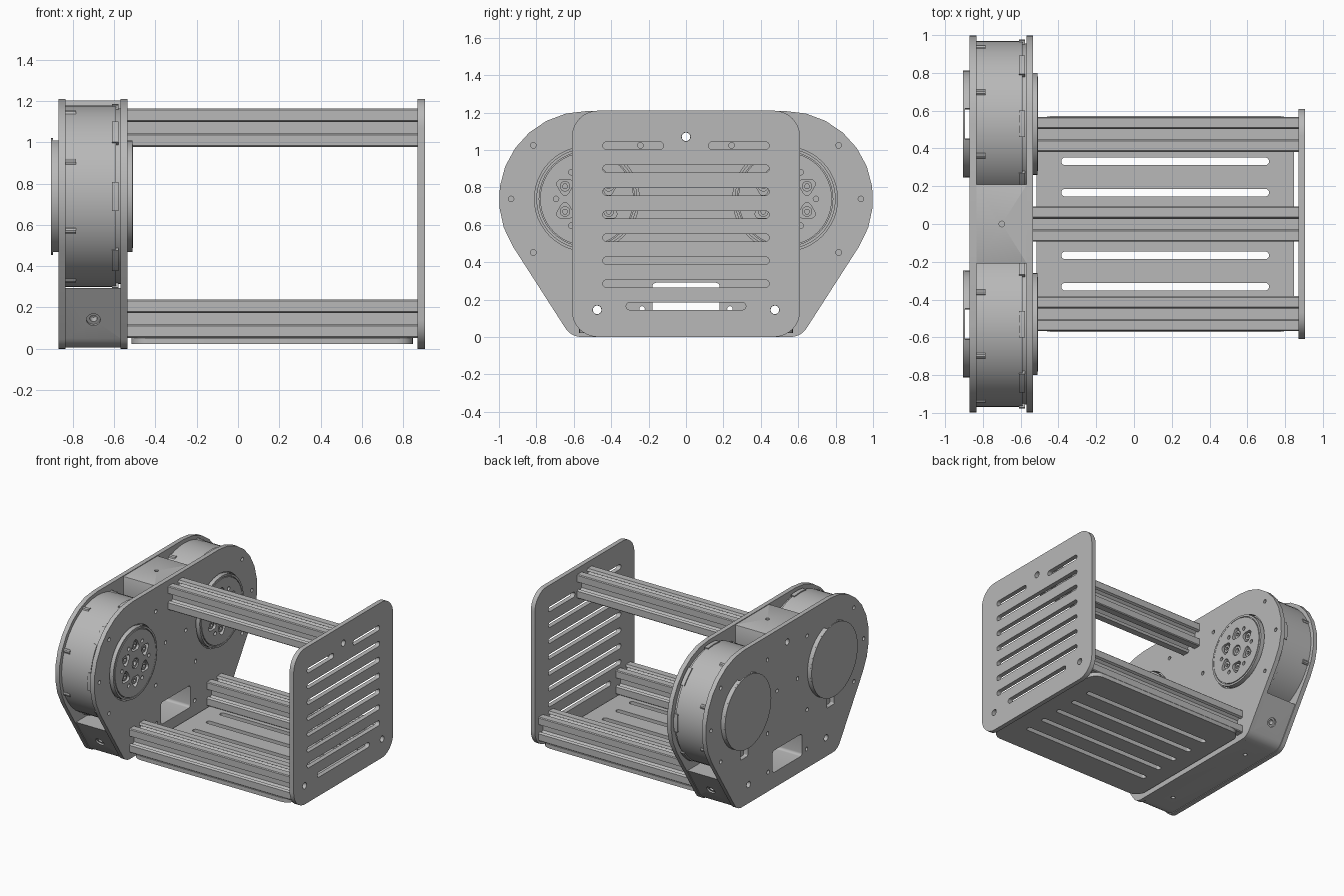
import bpy, bmesh
from math import radians, cos, sin, pi
from mathutils import Matrix, Vector

cube = bpy.data.objects.get("Cube")
if cube:
    bpy.data.objects.remove(cube, do_unlink=True)

grey = bpy.data.materials.new("brushed_grey")
grey.use_nodes = True
GREY = (0.48, 0.48, 0.48, 1)
grey.diffuse_color = GREY
grey.node_tree.nodes["Principled BSDF"].inputs["Base Color"].default_value = GREY

# Profile axes (u, v, depth) mapped to (y, z, x)
SIDEWAYS = Matrix(((0, 0, 1, 0), (1, 0, 0, 0), (0, 1, 0, 0), (0, 0, 0, 1)))


def arc(u, v, r, a0, a1, n):
    steps = [radians(a0 + (a1 - a0) * i / n) for i in range(n + 1)]
    return [(u + r * cos(a), v + r * sin(a)) for a in steps]


def circle(u, v, r, n=24):
    return arc(u, v, r, 0, 360, n)[:-1]


def rounded(u0, u1, v0, v1, r, n=5):
    r = min(r, (u1 - u0) / 2 - 0.0005, (v1 - v0) / 2 - 0.0005)
    return (arc(u1 - r, v1 - r, r, 0, 90, n) + arc(u0 + r, v1 - r, r, 90, 180, n)
            + arc(u0 + r, v0 + r, r, 180, 270, n) + arc(u1 - r, v0 + r, r, 270, 360, n))


def mirrored(points):
    return points + [(-u, v) for u, v in reversed(points)]


def finish(ob):
    ob.data.materials.clear()
    ob.data.materials.append(grey)
    bpy.ops.object.select_all(action='DESELECT')
    ob.select_set(True)
    bpy.context.view_layer.objects.active = ob
    bpy.ops.object.shade_smooth_by_angle(angle=radians(25))


def solid(name, loops, d0, d1, matrix=SIDEWAYS):
    """Extrude an outline with holes from depth d0 to d1."""
    cu = bpy.data.curves.new(name, 'CURVE')
    cu.dimensions, cu.fill_mode = '2D', 'BOTH'
    cu.extrude = (d1 - d0) / 2
    for loop in loops:
        sp = cu.splines.new('POLY')
        sp.points.add(len(loop) - 1)
        for p, (u, v) in zip(sp.points, loop):
            p.co = (u, v, 0, 1)
        sp.use_cyclic_u = True
    tmp = bpy.data.objects.new(name + "_curve", cu)
    bpy.context.collection.objects.link(tmp)
    bpy.context.view_layer.update()
    dg = bpy.context.evaluated_depsgraph_get()
    me = bpy.data.meshes.new_from_object(tmp.evaluated_get(dg))
    bpy.data.objects.remove(tmp, do_unlink=True)
    me.name = name
    bm = bmesh.new()
    bm.from_mesh(me)
    bmesh.ops.remove_doubles(bm, verts=bm.verts, dist=0.0001)
    bmesh.ops.transform(bm, verts=bm.verts, matrix=matrix @ Matrix.Translation((0, 0, (d0 + d1) / 2)))
    bmesh.ops.recalc_face_normals(bm, faces=bm.faces)
    bm.to_mesh(me)
    bm.free()
    ob = bpy.data.objects.new(name, me)
    bpy.context.collection.objects.link(ob)
    finish(ob)
    return ob


def drill(ob, centre, axis, r, depth):
    """Sink a round blind hole."""
    bm = bmesh.new()
    rot = Vector(axis).to_track_quat('Z', 'Y').to_matrix().to_4x4()
    bmesh.ops.create_cone(bm, cap_ends=True, segments=20, radius1=r, radius2=r,
                          depth=depth * 2, matrix=Matrix.Translation(centre) @ rot)
    me = bpy.data.meshes.new("drill_cutter")
    bm.to_mesh(me)
    bm.free()
    cutter = bpy.data.objects.new("drill_cutter", me)
    bpy.context.collection.objects.link(cutter)
    cutter.hide_render = True
    mod = ob.modifiers.new("drill", 'BOOLEAN')
    mod.operation, mod.solver, mod.object = 'DIFFERENCE', 'EXACT', cutter
    bpy.context.view_layer.objects.active = ob
    bpy.ops.object.modifier_apply(modifier=mod.name)
    bpy.data.objects.remove(cutter, do_unlink=True)


MY, MZ = 0.53, 0.738            # motor axis
SLOPE = -33                     # direction the slanted lower edge faces
RAIL_SPOTS = [(0, 1.07), (-0.475, 0.145), (0.475, 0.145)]
window = rounded(-0.18, 0.18, 0.12, 0.29, 0.02)
bolt_holes = [circle(u, v, 0.024, 16) for u, v in RAIL_SPOTS]
small_holes = [circle(s * 0.235, 0.15, 0.015, 12) for s in (-1, 1)]

# Motor side plates
outline = mirrored(arc(0.56, 0.1, 0.1, -90, SLOPE, 5) + arc(MY, MZ, 0.47, SLOPE, 90, 9))
rim_holes = [circle(s * MY + 0.405 * cos(radians(a)), MZ + 0.405 * sin(radians(a)), 0.015, 12)
             for s in (-1, 1) for a in (0, 45, 135, 180, 225, 315)]
rotor_holes = [circle(s * MY, MZ, 0.28, 48) for s in (-1, 1)]
cable_holes = [rounded(s * MY - 0.045, s * MY + 0.045, 0.37, 0.5, 0.01) for s in (-1, 1)]
common = [outline, window] + bolt_holes + small_holes + rim_holes
solid("inner_motor_plate", common + rotor_holes, -0.57, -0.535)
solid("outer_motor_plate", common + cable_holes, -0.87, -0.835)

# Spacer blocks between the plates
foot = mirrored(arc(0.555, 0.105, 0.1, -90, SLOPE, 5) + [(0.795, 0.295)])
lower = solid("lower_spacer", [foot, window] + bolt_holes[1:] + small_holes, -0.835, -0.57)
for s in (-1, 1):
    normal = (0, s * cos(radians(SLOPE)), sin(radians(SLOPE)))
    spot = (-0.7, s * 0.697, 0.14)
    drill(lower, spot, normal, 0.034, 0.012)
    drill(lower, spot, normal, 0.018, 0.05)
    drill(lower, (-0.7, s * 0.4, 0.005), (0, 0, 1), 0.015, 0.03)
finish(lower)
upper = solid("upper_spacer", [rounded(-0.21, 0.21, 0.98, 1.203, 0.005, 2), bolt_holes[0]], -0.835, -0.57)
drill(upper, (-0.7, 0, 1.203), (0, 0, 1), 0.015, 0.03)
finish(upper)

# Motors: housing, rotor with bolt pockets, hollow rear cap
for s, side in ((-1, "right"), (1, "left")):
    y = s * MY

    def around(r, a):
        return y + r * cos(radians(a)), MZ + r * sin(radians(a))

    solid(side + "_motor_housing", [circle(y, MZ, 0.44, 48)], -0.835, -0.59)
    solid(side + "_motor_lip", [circle(y, MZ, 0.425, 48)], -0.59, -0.57)
    for i in range(8):
        solid(side + "_housing_pin", [circle(*around(0.432, 22.5 + 45 * i), 0.018, 10)], -0.835, -0.785)
        a = 45 * i
        tab = arc(y, MZ, 0.448, a - 9, a + 9, 3) + arc(y, MZ, 0.42, a + 9, a - 9, 3)
        solid(side + "_housing_tab", [tab], -0.61, -0.578)
    pockets, studs = [circle(y, MZ, 0.04, 20)], []
    for i in range(6):
        a = 30 + 60 * i
        cu, cv = around(0.135, a)
        pocket = []
        for k in range(3):
            t = a + 120 * k
            pocket += arc(cu + 0.026 * cos(radians(t)), cv + 0.026 * sin(radians(t)), 0.022, t - 60, t + 60, 4)
        pockets += [pocket, circle(*around(0.165, a + 30), 0.015, 12)]
        studs.append([circle(cu, cv, 0.028, 16), circle(cu, cv, 0.014, 6)])
    solid(side + "_rotor_face", [circle(y, MZ, 0.27, 48)] + pockets, -0.55, -0.52)
    solid(side + "_rotor_rim", [circle(y, MZ, 0.27, 48), circle(y, MZ, 0.255, 48)], -0.52, -0.511)
    solid(side + "_rotor_step", [circle(y, MZ, 0.25, 48)] + pockets, -0.52, -0.509)
    solid(side + "_rotor_floor", [circle(y, MZ, 0.26, 48)], -0.572, -0.545)
    solid(side + "_rotor_hub", [circle(y, MZ, 0.033, 20), circle(y, MZ, 0.018, 16)], -0.545, -0.515)
    for stud in studs:
        solid(side + "_rotor_bolt", stud, -0.545, -0.518)
    solid(side + "_rear_cap", [circle(y, MZ, 0.283, 40)], -0.905, -0.896)
    for a in (0, 180):
        rim = arc(y, MZ, 0.283, a - 73, a + 73, 18) + arc(y, MZ, 0.262, a + 73, a - 73, 18)
        solid(side + "_rear_cap_rim", [rim], -0.896, -0.87)

# Slotted extrusion rails
H = 0.0925
half = [(H, 0.036), (H - 0.018, 0.027), (H - 0.018, 0.05), (0.061, 0.05), (0.038, 0.028)]
edge = [(u, -v) for u, v in half] + [(u, v) for u, v in reversed(half)] + [(H, H - 0.006), (H - 0.006, H)]
for (u, v), name in zip(RAIL_SPOTS, ("top_rail", "lower_front_rail", "lower_back_rail")):
    section = []
    for q in range(4):
        c, n = cos(q * pi / 2), sin(q * pi / 2)
        section += [(u + a * c - b * n, v + a * n + b * c) for a, b in edge]
    solid(name, [section, circle(u, v, 0.023, 16)], -0.535, 0.87)

# Vented end plate
vents = [rounded(-0.445, 0.445, z - 0.02, z + 0.02, 0.02) for z in (0.285, 0.408, 0.531, 0.654, 0.777, 0.9)]
vents += [rounded(a, a + 0.325, 1.003, 1.043, 0.02) for a in (-0.445, 0.12)]
vents.append(rounded(-0.32, 0.32, 0.145, 0.185, 0.02))
solid("end_plate", [rounded(-0.61, 0.61, 0, 1.21, 0.14, 8)] + vents + bolt_holes, 0.87, 0.905)

# Vented floor plate
floor_vents = [rounded(-0.385, 0.715, y - 0.02, y + 0.02, 0.02) for y in (-0.332, -0.166, 0, 0.166, 0.332)]
solid("floor_plate", [rounded(-0.515, 0.848, -0.572, 0.572, 0.08)] + floor_vents,
      0.022, 0.053, Matrix.Identity(4))
